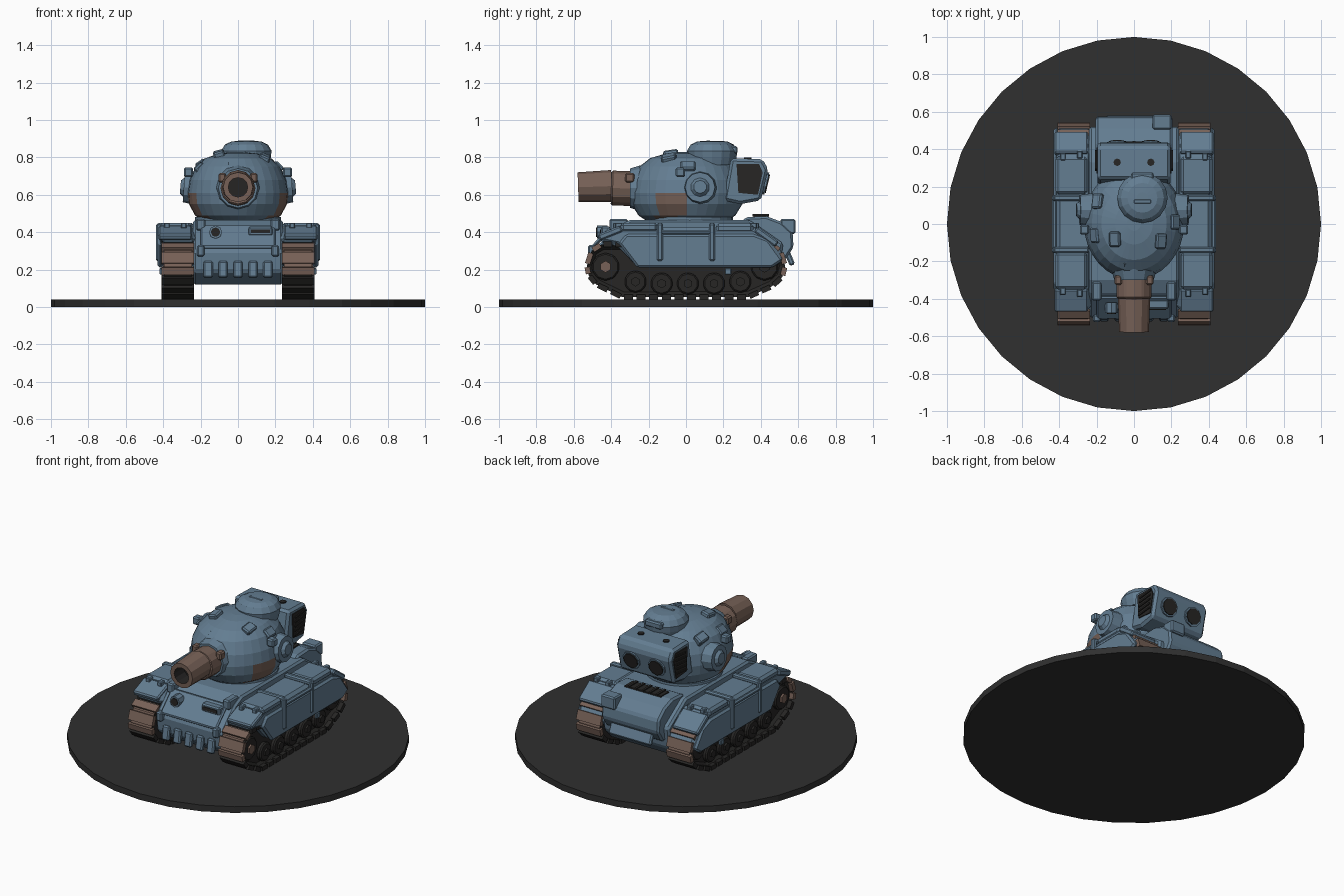
import bpy, bmesh, math
from mathutils import Vector, Matrix, Euler

if "Cube" in bpy.data.objects:
    bpy.data.objects.remove(bpy.data.objects["Cube"])


def material(name, col):
    m = bpy.data.materials.new(name)
    m.diffuse_color = (*col, 1)
    m.use_nodes = True
    m.node_tree.nodes["Principled BSDF"].inputs["Base Color"].default_value = m.diffuse_color
    return m


BLUE = material("blue_grey paint", (0.125, 0.205, 0.285))
BROWN = material("brown metal", (0.185, 0.120, 0.095))
DARK = material("dark rubber", (0.020, 0.019, 0.018))
BASE = material("charcoal base", (0.029, 0.029, 0.029))


def finish(bm, name, *mats, bevel=0):
    bmesh.ops.recalc_face_normals(bm, faces=bm.faces[:])
    me = bpy.data.meshes.new(name)
    bm.to_mesh(me)
    bm.free()
    for m in mats:
        me.materials.append(m)
    ob = bpy.data.objects.new(name, me)
    bpy.context.collection.objects.link(ob)
    if bevel:
        b = ob.modifiers.new("bevel", 'BEVEL')
        b.width, b.segments, b.limit_method = bevel, 1, 'ANGLE'
    return ob


def box(name, loc, size, mat, rot=(0, 0, 0), bevel=0.008):
    bm = bmesh.new()
    mx = Matrix.Translation(loc) @ Euler(rot).to_matrix().to_4x4() @ Matrix.Diagonal((*size, 1))
    bmesh.ops.create_cube(bm, size=1, matrix=mx)
    return finish(bm, name, mat, bevel=bevel)


def cyl(name, p0, p1, r0, mat, r1=None, n=12, bevel=0):
    p0, p1 = Vector(p0), Vector(p1)
    d = p1 - p0
    bm = bmesh.new()
    mx = Matrix.Translation((p0 + p1) / 2) @ d.to_track_quat('Z', 'Y').to_matrix().to_4x4()
    bmesh.ops.create_cone(bm, cap_ends=True, segments=n, radius1=r0,
                          radius2=r0 if r1 is None else r1, depth=d.length, matrix=mx)
    return finish(bm, name, mat, bevel=bevel)


def prism_bm(profile, x0, x1):
    bm = bmesh.new()
    a = [bm.verts.new((x0, y, z)) for y, z in profile]
    b = [bm.verts.new((x1, y, z)) for y, z in profile]
    n = len(a)
    bm.faces.new(a)
    bm.faces.new(b)
    for i in range(n):
        bm.faces.new((a[i], a[(i + 1) % n], b[(i + 1) % n], b[i]))
    bmesh.ops.recalc_face_normals(bm, faces=bm.faces[:])
    return bm


def prism(name, profile, x0, x1, mat, bevel=0.012):
    return finish(prism_bm(profile, x0, x1), name, mat, bevel=bevel)


def lathe(name, profile, centre, n, mats, sx=1, sy=1, rule=None):
    """Spin (radius, z) points around a vertical axis and close the ends."""
    bm = bmesh.new()
    rings = [[bm.verts.new((centre[0] + sx * r * math.cos(2 * math.pi * i / n),
                            centre[1] + sy * r * math.sin(2 * math.pi * i / n), z))
              for i in range(n)] for r, z in profile]
    for a, b in zip(rings, rings[1:]):
        for i in range(n):
            bm.faces.new((a[i], a[(i + 1) % n], b[(i + 1) % n], b[i]))
    bm.faces.new(rings[0])
    bm.faces.new(rings[-1])
    for f in bm.faces:
        f.material_index = 1 if rule and rule(f.calc_center_median()) else 0
    return finish(bm, name, *mats)


# Display base
cyl("base_disc", (0, 0, 0), (0, 0, 0.04), 1.0, BASE, n=32)

# Hull and rounded engine deck
prism("hull", [(-.40, .12), (-.49, .19), (-.50, .30), (-.37, .43), (-.30, .465), (.34, .465),
               (.52, .34), (.50, .20), (.42, .12)], -.24, .24, BLUE)
prism("engine_deck", [(.28, .44), (.32, .48), (.43, .485), (.51, .455), (.57, .40), (.575, .32),
                      (.53, .25), (.40, .22)], -.205, .205, BLUE)
box("engine_grille", (0, .40, .484), (.26, .08, .012), DARK, bevel=0)
for i in range(5):
    box("grille_slat", (-.1 + i * .05, .40, .49), (.014, .09, .012), DARK, bevel=0)
box("exhaust_box", (.15, .545, .43), (.10, .08, .08), BLUE)
box("rear_plate", (0, .55, .27), (.30, .03, .10), BLUE, rot=(.4, 0, 0))

# Front hull fittings
box("glacis_plate", (0, -.445, .375), (.40, .17, .02), BLUE, rot=(.79, 0, 0))
for x in (-.16, -.08, 0, .08, .16):
    box("lower_front_rib", (x, -.50, .20), (.05, .03, .09), BLUE, rot=(-.15, 0, 0))
cyl("headlamp", (-.12, -.42, .40), (-.12, -.475, .40), .035, BLUE, n=8)
cyl("headlamp_glass", (-.12, -.474, .40), (-.12, -.480, .40), .025, DARK, n=8)
box("vision_port", (.12, -.43, .405), (.13, .05, .05), BLUE)
box("vision_slot", (.12, -.456, .405), (.10, .008, .02), DARK, bevel=0)
for s in (-1, 1):
    box("front_shoulder", (s * .20, -.36, .44), (.05, .10, .06), BLUE)
    box("tow_hook", (s * .20, -.505, .30), (.04, .04, .06), BLUE)

# Running gear and side armour, repeated on both sides
TRACK = [(-.53, .22), (-.505, .30), (-.45, .335), (.45, .335), (.505, .30), (.53, .22), (.515, .16),
         (.46, .11), (.33, .052), (-.34, .052), (-.48, .12), (-.52, .17)]
SKIRT = [(-.47, .35), (-.44, .385), (-.34, .425), (.36, .425), (.42, .40), (.50, .31), (.535, .25),
         (.46, .215), (-.26, .215), (-.37, .33)]


def brown_zone(c):
    return abs(c.y) > .465 and c.z > .165


for s, side in ((1, "right"), (-1, "left")):
    # Track body with recessed flanks
    bm = prism_bm(TRACK, s * .245, s * .395)
    flanks = [f for f in bm.faces if abs(f.normal.x) > .9]
    bmesh.ops.inset_individual(bm, faces=flanks, thickness=.03, depth=0)
    bmesh.ops.translate(bm, verts=list({v for f in flanks if s * f.calc_center_median().x > .3
                                        for v in f.verts}), vec=(-s * .03, 0, 0))
    for f in bm.faces:
        f.material_index = int(abs(f.normal.x) < .5 and brown_zone(f.calc_center_median()))
    finish(bm, side + "_track", DARK, BROWN)
    # Tread blocks along the loop
    for (y0, z0), (y1, z1) in zip(TRACK, TRACK[1:] + TRACK[:1]):
        length, ang = math.hypot(y1 - y0, z1 - z0), math.atan2(z1 - z0, y1 - y0)
        n = max(1, round(length / .065))
        for i in range(n):
            t = (i + .5) / n
            c = Vector((s * .322, y0 + (y1 - y0) * t, z0 + (z1 - z0) * t))
            box(side + "_tread", c, (.172, length / n * .72, .028),
                BROWN if brown_zone(c) else DARK, rot=(ang, 0, 0), bevel=0)
    # Wheels
    for y, z, r in ((-.27, .135, .06), (-.13, .125, .06), (.01, .125, .06), (.15, .125, .06),
                    (.29, .135, .06), (.42, .215, .075), (-.43, .215, .075)):
        cyl(side + "_wheel", (s * .34, y, z), (s * .39, y, z), r, DARK, n=10, bevel=.008)
        cyl(side + "_wheel_hub", (s * .38, y, z), (s * .402, y, z), r * .42,
            BROWN if y < -.4 else DARK, n=6)
    # Fender, skirt and raised lids
    prism(side + "_fender", SKIRT, s * .225, s * .415, BLUE, bevel=.02)
    prism(side + "_skirt", [(-.36, .34), (-.32, .39), (.36, .39), (.44, .36), (.52, .25), (.46, .21),
                            (-.26, .21)], s * .40, s * .43, BLUE)
    box(side + "_front_bin", (s * .335, -.25, .425), (.17, .20, .05), BLUE, bevel=.015)
    box(side + "_front_flap", (s * .335, -.405, .395), (.18, .13, .035), BLUE, rot=(.38, 0, 0))
    box(side + "_rear_bin", (s * .335, .26, .42), (.17, .20, .05), BLUE, bevel=.015)
    box(side + "_rear_flap", (s * .335, .43, .375), (.18, .14, .035), BLUE, rot=(-.62, 0, 0))
    box(side + "_side_rail", (s * .425, .0, .40), (.025, .27, .025), BLUE)
    for y in (-.14, .14):
        box(side + "_strap", (s * .425, y, .345), (.028, .032, .20), BLUE)
        box(side + "_strap_top", (s * .335, y, .435), (.19, .032, .03), BLUE)
    for x, y in ((.29, -.37), (.38, -.36), (.29, .37), (.38, .36)):
        box(side + "_latch", (s * x, y, .435), (.03, .04, .03), BLUE, bevel=.005)
    box(side + "_step", (s * .41, .225, .19), (.02, .035, .035), BLUE, bevel=.004)

# Turret with brown cheek patches
lathe("turret", [(.20, .455), (.25, .49), (.285, .55), (.292, .61), (.28, .68), (.245, .75),
                 (.19, .795), (.11, .82), (.04, .828)], (0, .005), 32, (BLUE, BROWN), .92, 1.04,
      lambda c: abs(c.x) > .12 and -.17 < c.y < -.02 and .46 < c.z < .61)
lathe("turret_ring", [(.23, .44), (.23, .48)], (0, .02), 24, (BLUE,))
lathe("commander_hatch", [(.12, .76), (.13, .80), (.135, .835), (.115, .868), (.08, .885),
                          (.03, .888)], (.045, .14), 16, (BLUE,))
box("hatch_hinge", (.045, .255, .84), (.12, .04, .04), BLUE)
box("hatch_handle", (.045, .12, .885), (.09, .02, .012), BLUE, bevel=.003)

# Turret lugs
for x, y, z, rx, ry in ((-.10, -.08, .81, .15, -.25), (.14, -.09, .79, .2, .4),
                        (-.03, -.22, .735, .75, 0), (-.20, -.06, .74, .1, -.8),
                        (.21, .01, .745, 0, .75), (-.19, .12, .755, -.2, -.6)):
    box("turret_lug", (x, y, z), (.06, .08, .05), BLUE, rot=(rx, ry, 0))

# Round side hatches
for s in (-1, 1):
    cyl("side_hatch", (s * .22, .075, .635), (s * .29, .075, .64), .09, BLUE, r1=.08, n=12)
    cyl("side_hatch_cap", (s * .285, .075, .64), (s * .308, .075, .642), .055, BLUE, r1=.035, n=10)
    box("side_bracket", (s * .265, -.03, .72), (.05, .05, .05), BLUE)

# Gun: mantlet, sleeve, muzzle and bore
cyl("mantlet", (0, -.20, .635), (0, -.30, .635), .135, BLUE, r1=.105, n=12)
cyl("gun_sleeve", (0, -.26, .632), (0, -.40, .636), .093, BROWN, n=12, bevel=.008)
cyl("gun_step", (0, -.38, .636), (0, -.42, .638), .075, BROWN, n=12)
bm = bmesh.new()
bmesh.ops.create_cone(bm, cap_ends=True, segments=12, radius1=.086, radius2=.08, depth=.18,
                      matrix=Matrix.Translation((0, -.487, .643)) @ Matrix.Rotation(math.radians(92), 4, 'X'))
front = [min(bm.faces, key=lambda f: f.calc_center_median().y)]
bmesh.ops.inset_individual(bm, faces=front, thickness=.028)
hole = bmesh.ops.extrude_discrete_faces(bm, faces=front)["faces"]
bmesh.ops.translate(bm, verts=hole[0].verts[:], vec=(0, .10, 0))
hole[0].material_index = 1
for e in hole[0].edges:
    for f in e.link_faces:
        f.material_index = 1
finish(bm, "gun_muzzle", BROWN, DARK)
for s in (-1, 1):
    box("mantlet_bolt", (s * .085, -.30, .69), (.04, .05, .05), BROWN)

# Rear turret box with vents
prism("turret_bustle", [(.20, .57), (.29, .55), (.40, .57), (.44, .735), (.41, .79), (.24, .795)],
      -.195, .195, BLUE, bevel=.015)
for s in (-1, 1):
    prism("side_vent", [(.28, .61), (.385, .60), (.41, .72), (.39, .765), (.27, .765)],
          s * .19, s * .201, DARK, bevel=0)
    for i in range(5):
        box("side_vent_slat", (s * .202, .333 + i * .003, .63 + i * .028), (.012, .10, .010), DARK,
            rot=(.1, 0, 0), bevel=0)
    cyl("rear_vent_rim", (s * .09, .38, .671), (s * .09, .432, .659), .06, BLUE, n=10)
    cyl("rear_vent", (s * .09, .40, .667), (s * .09, .438, .658), .05, DARK, n=10)
    cyl("bustle_top_port", (s * .09, .33, .785), (s * .09, .33, .799), .02, DARK, n=8)
